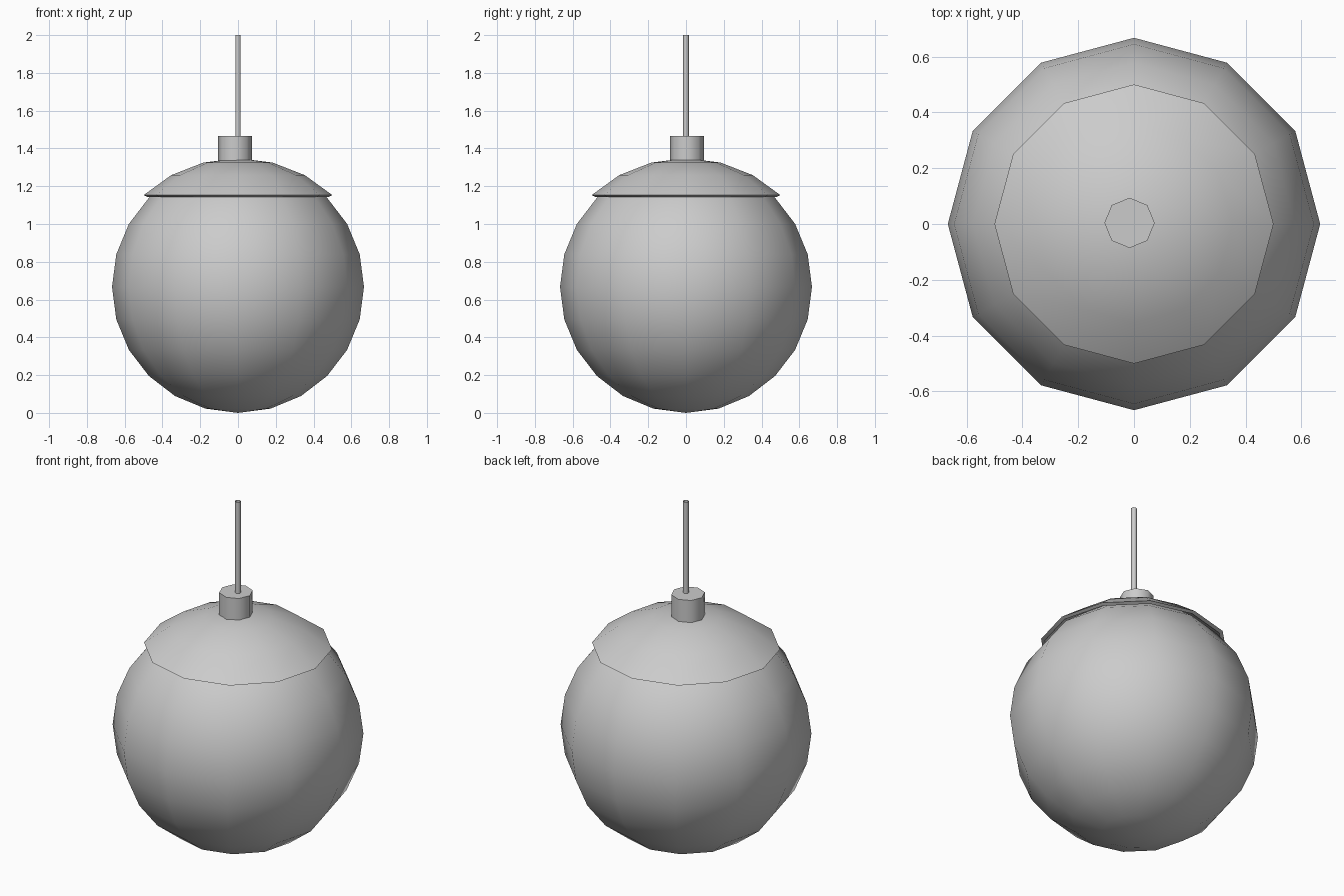
import bpy, bmesh
from math import sin, cos, radians, pi
from mathutils import Matrix

cube = bpy.data.objects.get("Cube")
if cube:
    bpy.data.objects.remove(cube, do_unlink=True)

grey = bpy.data.materials.new("plain grey")
grey.use_nodes = True
colour = (0.6, 0.6, 0.6, 1)
grey.diffuse_color = colour
grey.node_tree.nodes["Principled BSDF"].inputs["Base Color"].default_value = colour


def arc(radius, height, centre, start, end, step):
    """Points (r, z) of an elliptical arc, by latitude in degrees."""
    return [(radius * cos(radians(a)), centre + height * sin(radians(a)))
            for a in range(start, end + step, step)]


def lathe(name, profile, sides, location=(0, 0, 0), turn=0, smooth=50):
    """Spin a profile of (r, z) points round the z axis."""
    bm = bmesh.new()
    verts = [bm.verts.new((r, 0, z)) for r, z in profile]
    edges = [bm.edges.new(pair) for pair in zip(verts, verts[1:])]
    bmesh.ops.spin(bm, geom=verts + edges, cent=(0, 0, 0), axis=(0, 0, 1),
                   angle=2 * pi, steps=sides, use_merge=False)
    bmesh.ops.remove_doubles(bm, verts=bm.verts, dist=0.0005)
    bmesh.ops.recalc_face_normals(bm, faces=bm.faces)
    bm.transform(Matrix.Rotation(radians(turn), 4, "Z"))
    mesh = bpy.data.meshes.new(name)
    bm.to_mesh(mesh)
    bm.free()
    mesh.materials.append(grey)
    obj = bpy.data.objects.new(name, mesh)
    obj.location = location
    bpy.context.collection.objects.link(obj)
    bpy.ops.object.select_all(action="DESELECT")
    obj.select_set(True)
    bpy.context.view_layer.objects.active = obj
    bpy.ops.object.shade_smooth_by_angle(angle=radians(smooth))
    return obj


# Round globe
R = 0.667
lathe("globe", arc(R, R, R, -90, 90, 15), 12)

# Thin domed cap with a narrow rim, sitting just over the globe
outer = arc(0.707, R, 0.681, 45, 90, 15)
inner = arc(0.68, 0.655, 0.681, 90, 45, -15)
lathe("cap", outer + inner + outer[:1], 12)

# Collar, slightly off centre
lathe("collar", [(0, 1.335), (0.09, 1.335), (0.09, 1.465), (0, 1.465)], 8,
      location=(-0.016, 0.004, 0))

# Open, six-sided hanging rod
lathe("hanging_rod", [(0.016, 1.45), (0.016, 2)], 6, turn=30, smooth=65)
